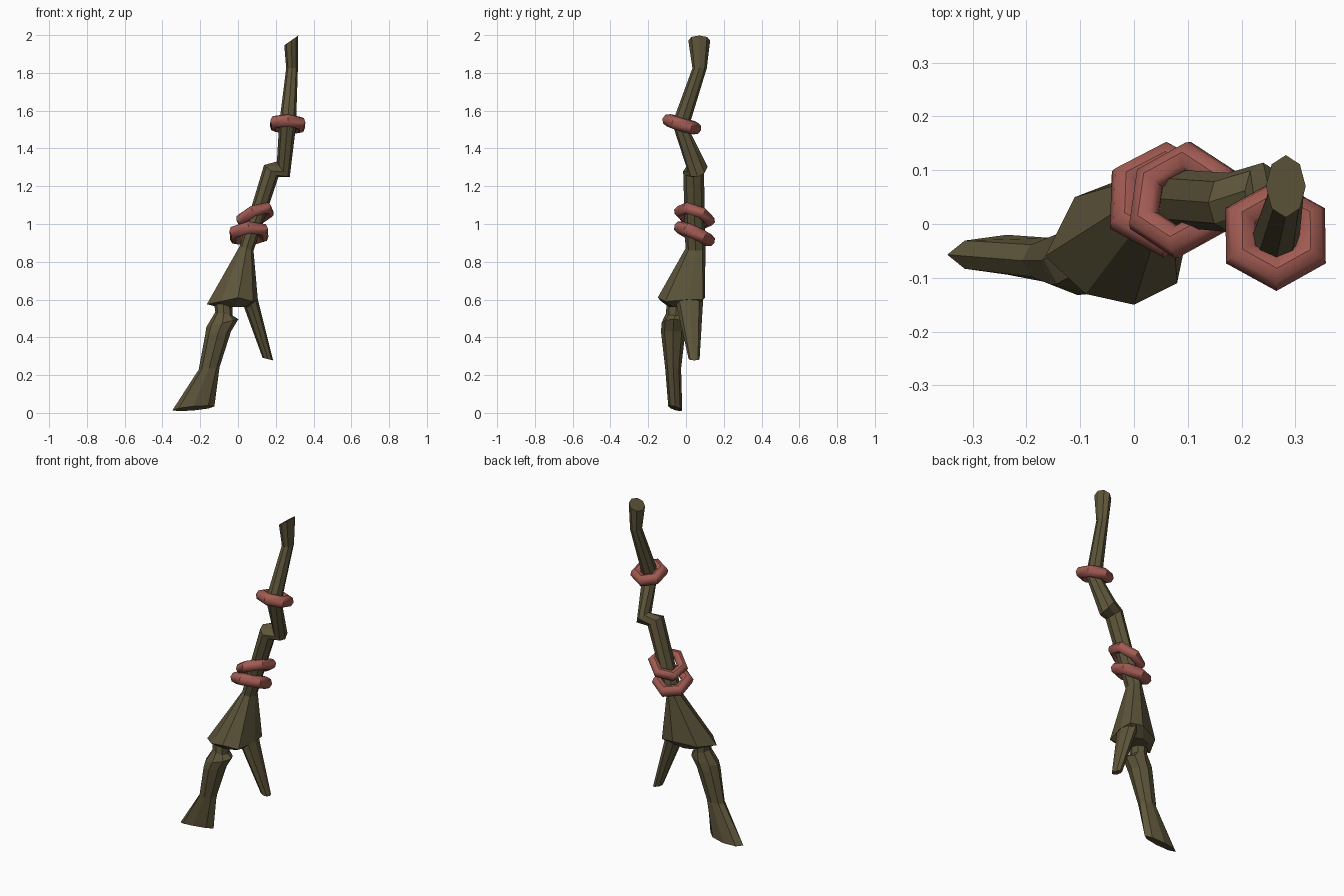
import bpy, bmesh, math
from mathutils import Vector

SIDES = 8

if "Cube" in bpy.data.objects:
    bpy.data.objects.remove(bpy.data.objects["Cube"])


def material(name, rgb):
    mat = bpy.data.materials.new(name)
    mat.use_nodes = True
    mat.diffuse_color = (*rgb, 1)
    mat.node_tree.nodes["Principled BSDF"].inputs["Base Color"].default_value = (*rgb, 1)
    return mat


bark = material("olive bark", (0.112, 0.092, 0.043))
red = material("dull red cord", (0.36, 0.105, 0.085))


def ring(x, y, z, rx, ry, slope_x=0, slope_y=0):
    """Oval cross-section whose plane may slope along x and y."""
    points = []
    for i in range(SIDES):
        a = math.tau * i / SIDES
        dx, dy = rx * math.cos(a), ry * math.sin(a)
        points.append(Vector((x + dx, y + dy, z + slope_x * dx + slope_y * dy)))
    return points


def add_object(name, bm, mat):
    bmesh.ops.recalc_face_normals(bm, faces=bm.faces)
    mesh = bpy.data.meshes.new(name)
    bm.to_mesh(mesh)
    bm.free()
    mesh.materials.append(mat)
    obj = bpy.data.objects.new(name, mesh)
    bpy.context.collection.objects.link(obj)
    return obj


def loft(name, rings):
    bm = bmesh.new()
    rows = [[bm.verts.new(p) for p in r] for r in rings]
    for a, b in zip(rows, rows[1:]):
        for i in range(SIDES):
            j = (i + 1) % SIDES
            bm.faces.new((a[i], a[j], b[j], b[i]))
    bm.faces.new(rows[0])
    bm.faces.new(rows[-1])
    return add_object(name, bm, bark)


def cord(name, centre, normal, radius, thickness):
    """Six-cornered band with a round section."""
    bm = bmesh.new()
    n = Vector(normal).normalized()
    u = (Vector((0, 1, 0)) - n * n.y).normalized()
    v = n.cross(u)
    rows = []
    for i in range(6):
        a = math.tau * i / 6
        out = u * math.cos(a) + v * math.sin(a)
        row = []
        for k in range(8):
            b = math.tau * k / 8
            p = Vector(centre) + out * (radius + thickness * math.cos(b)) + n * thickness * math.sin(b)
            row.append(bm.verts.new(p))
        rows.append(row)
    for i in range(6):
        a, b = rows[i], rows[(i + 1) % 6]
        for k in range(8):
            m = (k + 1) % 8
            bm.faces.new((a[k], a[m], b[m], b[k]))
    obj = add_object(name, bm, red)
    bpy.ops.object.select_all(action='DESELECT')
    obj.select_set(True)
    bpy.context.view_layer.objects.active = obj
    bpy.ops.object.shade_smooth_by_angle(angle=math.radians(50))


# Crooked stem, flaring out at the fork
flare = [Vector(p) for p in (
    (.105, .01, .6), (.1, .09, .6), (.02, .1, .61), (-.11, .05, .59),
    (-.165, -.06, .575), (-.09, -.13, .59), (0, -.15, .61), (.08, -.11, .59))]
loft("stem", [
    ring(.282, .07, 1.972, .037, .058, .7),
    ring(.286, .072, 1.825, .031, .038),
    ring(.262, -.03, 1.52, .045, .043, 0, -.3),
    ring(.24, .062, 1.29, .034, .052, -1.2, .25),
    ring(.176, .04, 1.28, .038, .055, -.85),
    ring(.045, .05, .87, .037, .053, -.3),
    flare,
    ring(-.02, -.02, .56, .08, .07),
])

# Short side branch
loft("side_branch", [
    ring(.055, .015, .62, .045, .077),
    ring(.158, .043, .285, .028, .029, -.25),
])

# Long lower root with a bent knee and a spread foot
loft("lower_root", [
    ring(-.08, -.05, .6, .05, .05),
    ring(-.075, -.055, .525, .045, .052, -.2),
    ring(-.083, -.065, .475, .085, .065, .25),
    ring(-.105, -.068, .425, .068, .064, .1),
    ring(-.153, -.068, .235, .055, .042, .1),
    ring(-.236, -.057, .024, .111, .037, .09, -.3),
])

# Cords wound around the stem
cord("upper_cord", (.263, -.022, 1.528), (0.05, .3, 1), .073, .034)
cord("middle_cord", (.09, .045, 1.043), (-.45, .38, 1), .083, .031)
cord("lower_cord", (.058, .045, .948), (-.08, .45, 1), .083, .034)
